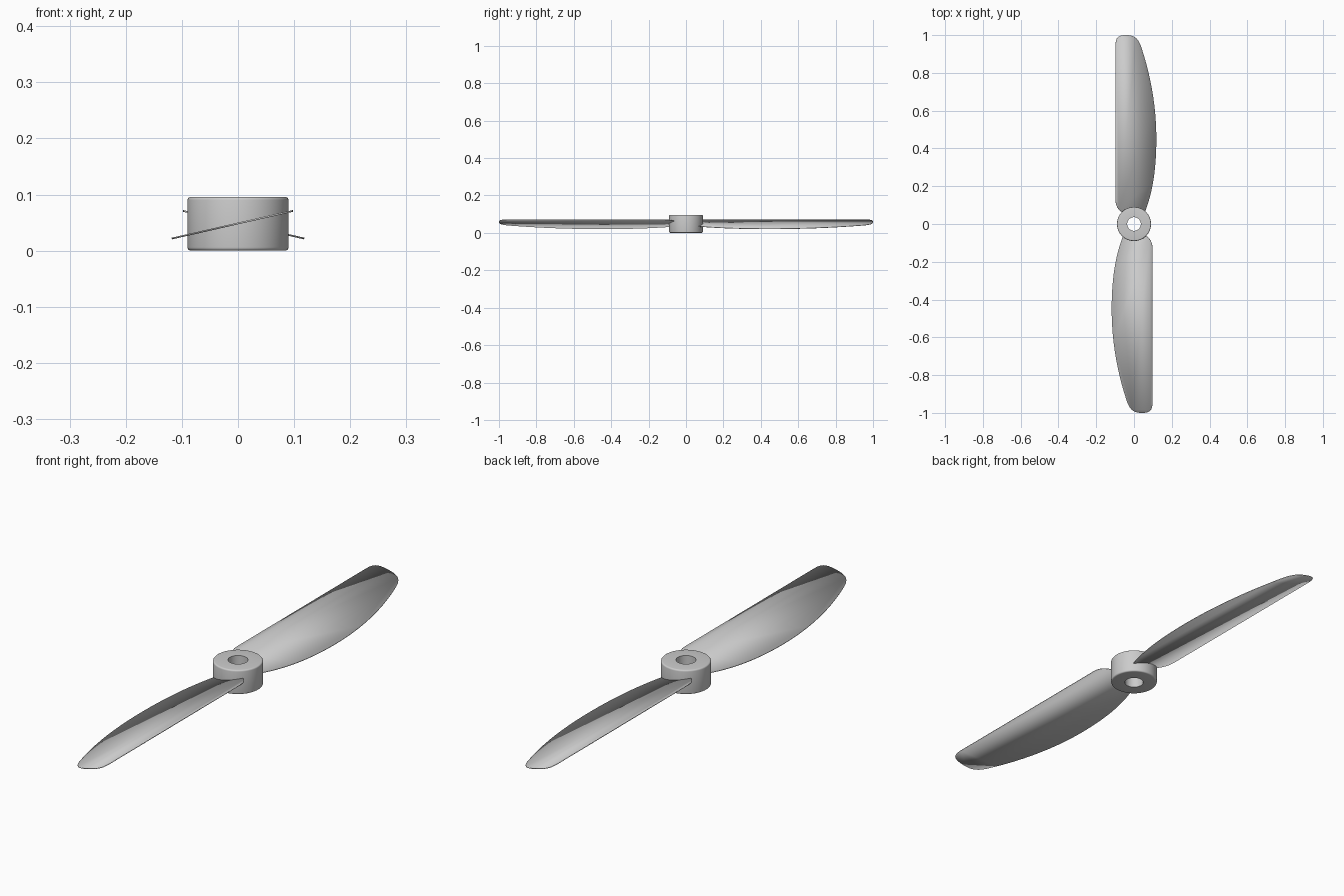
import bpy, bmesh, math
from mathutils import Vector
from mathutils.geometry import interpolate_bezier

if "Cube" in bpy.data.objects:
    bpy.data.objects.remove(bpy.data.objects["Cube"], do_unlink=True)

HUB_R, BORE_R, HUB_H, ROUND = 0.09, 0.036, 0.096, 0.006
SLOPE, MID_Z = 0.228, 0.0485

# One grey plastic for every part
grey = bpy.data.materials.new("grey plastic")
grey.use_nodes = True
grey.diffuse_color = (0.6, 0.6, 0.6, 1)
grey.node_tree.nodes["Principled BSDF"].inputs["Base Color"].default_value = (0.6, 0.6, 0.6, 1)


def finish(name, bm):
    bmesh.ops.recalc_face_normals(bm, faces=bm.faces)
    mesh = bpy.data.meshes.new(name)
    bm.to_mesh(mesh)
    bm.free()
    mesh.materials.append(grey)
    obj = bpy.data.objects.new(name, mesh)
    bpy.context.collection.objects.link(obj)
    bpy.ops.object.select_all(action="DESELECT")
    obj.select_set(True)
    bpy.context.view_layer.objects.active = obj
    bpy.ops.object.shade_smooth_by_angle(angle=math.radians(35))
    return obj


# Hub: a ring section with rounded outer rims, spun about z
profile = [(BORE_R, 0)]
for base, start in ((ROUND, -90), (HUB_H - ROUND, 0)):
    for i in range(5):
        a = math.radians(start + i * 22.5)
        profile.append((HUB_R - ROUND + ROUND * math.cos(a), base + ROUND * math.sin(a)))
profile.append((BORE_R, HUB_H))
bm = bmesh.new()
verts = [bm.verts.new((r, 0, z)) for r, z in profile]
edges = [bm.edges.new((v, verts[(i + 1) % len(verts)])) for i, v in enumerate(verts)]
bmesh.ops.spin(bm, geom=verts + edges, cent=(0, 0, 0), axis=(0, 0, 1),
               angle=math.tau, steps=64)
bmesh.ops.remove_doubles(bm, verts=bm.verts, dist=0.0001)
finish("hub", bm)

# Blade outline: bezier runs of start, handle, handle, end (x, y)
RUNS = [
    ((-0.05, -0.045), (-0.10, -0.16), (-0.118, -0.30), (-0.118, -0.45), 20),
    ((-0.118, -0.45), (-0.118, -0.63), (-0.085, -0.80), (-0.035, -0.945), 20),
    ((-0.035, -0.945), (-0.02, -0.985), (0.0, -1.0), (0.04, -1.0), 8),
    ((0.04, -1.0), (0.085, -1.0), (0.098, -0.99), (0.098, -0.94), 8),
    ((0.098, -0.94), (0.098, -0.7), (0.098, -0.4), (0.098, -0.13), 2),
    ((0.098, -0.13), (0.098, -0.09), (0.08, -0.07), (0.05, -0.055), 8),
]


def blade(name, turn):
    bm = bmesh.new()
    outline = []
    for *pts, count in RUNS:
        outline += interpolate_bezier(*[Vector((*p, 0)) for p in pts], count)[:-1]
    outline.append(Vector((*RUNS[-1][3], 0)))
    # The flat sheet is pitched about y, and turned half round for the far blade
    bm.faces.new([bm.verts.new((turn * p.x, turn * p.y, MID_Z + SLOPE * p.x)) for p in outline])
    obj = finish(name, bm)
    sheet = obj.modifiers.new("thickness", "SOLIDIFY")
    sheet.thickness = 0.003
    sheet.offset = 0


blade("front_blade", 1)
blade("back_blade", -1)
